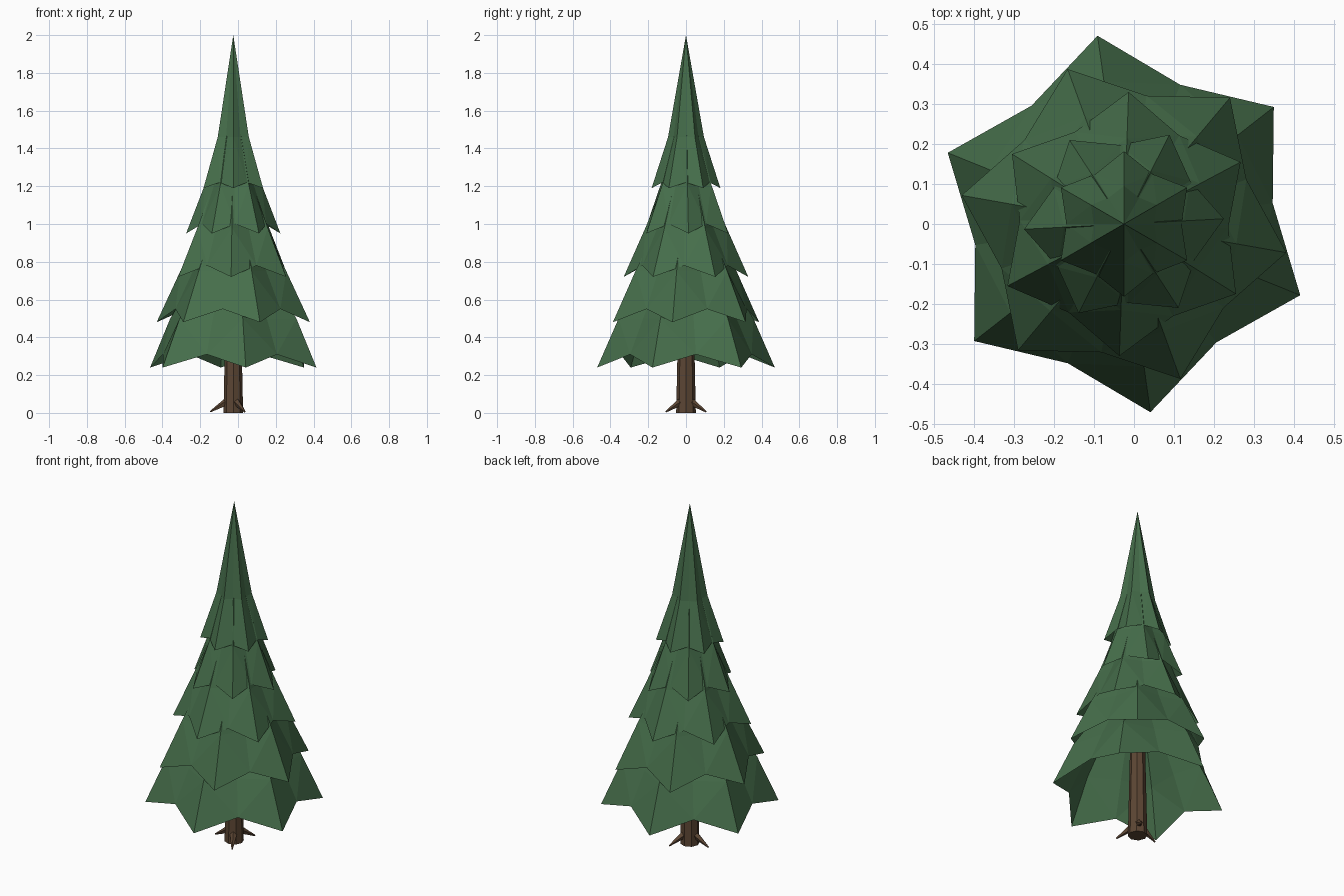
import bpy, bmesh
from math import sin, cos, radians
from mathutils import Vector

cube = bpy.data.objects.get("Cube")
if cube:
    bpy.data.objects.remove(cube, do_unlink=True)

AXIS_X = -0.025


def material(name, rgb):
    mat = bpy.data.materials.new(name)
    mat.use_nodes = True
    mat.diffuse_color = (*rgb, 1)
    bsdf = mat.node_tree.nodes["Principled BSDF"]
    bsdf.inputs["Base Color"].default_value = (*rgb, 1)
    bsdf.inputs["Roughness"].default_value = 0.9
    return mat


GREEN = material("pine green", (0.061, 0.156, 0.07))
BROWN = material("bark brown", (0.107, 0.061, 0.034))


def finish(name, bm, mat):
    bmesh.ops.recalc_face_normals(bm, faces=bm.faces)
    mesh = bpy.data.meshes.new(name)
    bm.to_mesh(mesh)
    bm.free()
    mesh.materials.append(mat)
    obj = bpy.data.objects.new(name, mesh)
    bpy.context.collection.objects.link(obj)
    return obj


def polar(angle, r, z):
    a = radians(angle)
    return Vector((AXIS_X + r * cos(a), r * sin(a), z))


def foliage_tier(name, turn, hem, shoulder, apex, drop):
    """Open six-pointed skirt: jagged hem, kinked shoulder ring, pointed top."""
    bm = bmesh.new()
    rings = []
    for (r, z), lift, pinch in ((hem, drop, 0.79), (shoulder, 0, 0.8)):
        ring = []
        for i in range(12):
            valley = i % 2
            ring.append(bm.verts.new(polar(
                turn + 30 * i, r * (pinch if valley else 1), z + lift * valley)))
        rings.append(ring)
    top = bm.verts.new(polar(0, 0, apex))
    low, high = rings
    for i in range(12):
        j = (i + 1) % 12
        # Split each panel so ridges stay symmetric
        if i % 2:
            bm.faces.new((low[i], low[j], high[j]))
            bm.faces.new((low[i], high[j], high[i]))
        else:
            bm.faces.new((low[i], low[j], high[i]))
            bm.faces.new((low[j], high[j], high[i]))
        bm.faces.new((high[i], high[j], top))
    return finish(name, bm, GREEN)


# Five overlapping skirts: turn, hem (radius, z), shoulder (radius, z), apex, drop
tiers = (
    (38, (0.475, 0.24), (0.36, 0.50), 1.05, 0.07),
    (50, (0.412, 0.48), (0.285, 0.75), 1.3, 0.07),
    (28, (0.33, 0.72), (0.215, 0.98), 1.5, 0.06),
    (3, (0.25, 0.95), (0.15, 1.21), 1.73, 0.05),
    (30, (0.182, 1.19), (0.095, 1.46), 2.0, 0.03),
)
for n, tier in enumerate(tiers, 1):
    foliage_tier(f"foliage_tier_{n}", *tier)


def tapered(name, start, end, r1, r2, sides):
    """Cone or tapered post running from start to end."""
    bm = bmesh.new()
    bmesh.ops.create_cone(bm, cap_ends=True, segments=sides, radius1=r1,
                          radius2=r2, depth=(end - start).length)
    obj = finish(name, bm, BROWN)
    obj.location = (start + end) / 2
    obj.rotation_euler = (end - start).to_track_quat('Z', 'Y').to_euler()
    return obj


# Trunk and three roots
tapered("trunk", polar(0, 0, 0), polar(0, 0, 0.8), 0.052, 0.035, 8)
for n, angle in enumerate((60, 180, 300), 1):
    tapered(f"root_{n}", polar(angle, 0.03, 0.06), polar(angle, 0.122, 0.006),
            0.022, 0.004, 5)
